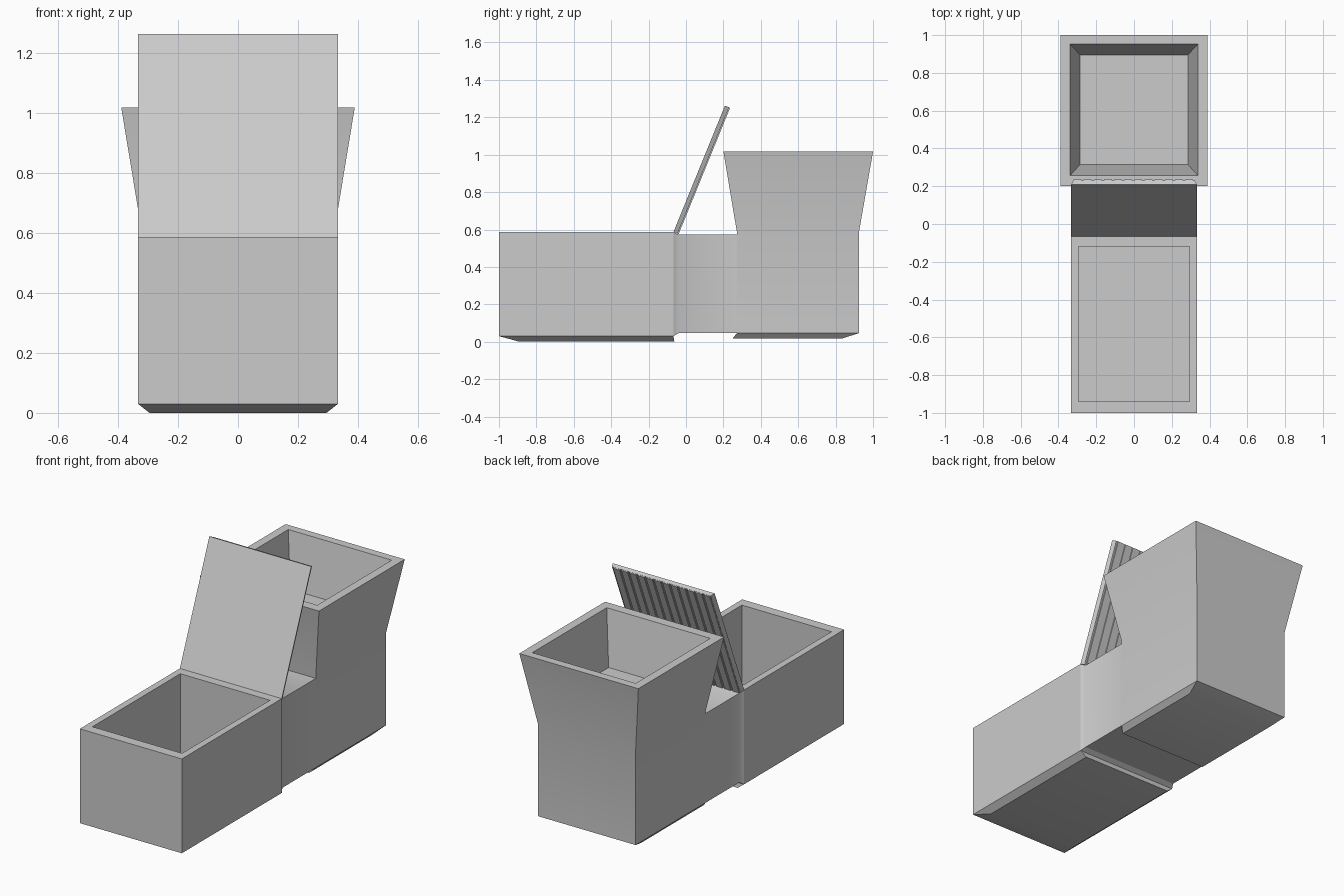
import bpy, bmesh
from mathutils import Vector

if "Cube" in bpy.data.objects:
    bpy.data.objects.remove(bpy.data.objects["Cube"])


def make_object(name, bm):
    bmesh.ops.recalc_face_normals(bm, faces=bm.faces)
    mesh = bpy.data.meshes.new(name)
    bm.to_mesh(mesh)
    bm.free()
    obj = bpy.data.objects.new(name, mesh)
    bpy.context.collection.objects.link(obj)
    bpy.ops.object.select_all(action='DESELECT')
    obj.select_set(True)
    bpy.context.view_layer.objects.active = obj
    bpy.ops.object.shade_smooth_by_angle(angle=0.52)
    return obj


def loft(bm, rings):
    """Skin a run of four-point rings and cap both ends."""
    loops = [[bm.verts.new(p) for p in ring] for ring in rings]
    for a, b in zip(loops, loops[1:]):
        for i in range(4):
            j = (i + 1) % 4
            bm.faces.new((a[i], a[j], b[j], b[i]))
    bm.faces.new(loops[0][::-1])
    bm.faces.new(loops[-1])


def level(hx, y0, y1, z):
    return [(-hx, y0, z), (hx, y0, z), (hx, y1, z), (-hx, y1, z)]


def section(hx, z0, z1, y):
    return [(-hx, y, z0), (hx, y, z0), (hx, y, z1), (-hx, y, z1)]


# Open front bin: outer shell up to the rim, then down to the inner floor
bm = bmesh.new()
loft(bm, [level(0.295, -0.89, -0.062, 0.0),
          level(0.333, -1.0, -0.067, 0.03),
          level(0.333, -1.0, -0.067, 0.587),
          level(0.293, -0.94, -0.12, 0.587),
          level(0.293, -0.94, -0.12, 0.12)])
make_object("front_bin", bm)

# Slightly narrower bridge between the two bins
bm = bmesh.new()
loft(bm, [section(0.333, 0.03, 0.585, -0.067),
          section(0.318, 0.046, 0.573, -0.04),
          section(0.318, 0.046, 0.573, 0.272)])
make_object("bridge", bm)

# Rear hopper with flared top and tapered cavity
bm = bmesh.new()
loft(bm, [level(0.29, 0.248, 0.83, 0.016),
          level(0.318, 0.272, 0.925, 0.046),
          level(0.318, 0.272, 0.925, 0.587),
          level(0.389, 0.2, 1.0, 1.017),
          level(0.338, 0.257, 0.952, 1.017),
          level(0.285, 0.315, 0.895, 0.70)])
make_object("rear_hopper", bm)

# Leaning lid: plate with its back face slightly inset
base = Vector((0, -0.067, 0.587))
up = Vector((0, 0.275, 0.675)).normalized()
back = Vector((0, up.z, -up.y))


def lid_ring(x0, x1, u0, u1, depth):
    return [base + Vector((x, 0, 0)) + up * u + back * depth
            for x, u in ((x0, u0), (x1, u0), (x1, u1), (x0, u1))]


bm = bmesh.new()
loft(bm, [lid_ring(-0.333, 0.333, 0.0, 0.729, 0.0),
          lid_ring(-0.322, 0.322, 0.0, 0.729, 0.024)])
make_object("lid_panel", bm)

# Upright slats on the back of the lid
bm = bmesh.new()
count, pitch = 12, 0.644 / 12
for i in range(count):
    x = -0.322 + i * pitch
    loft(bm, [lid_ring(x + 0.002, x + pitch - 0.010, 0.0, 0.728, 0.022),
              lid_ring(x + 0.002, x + pitch - 0.010, 0.0, 0.728, 0.030)])
make_object("lid_slats", bm)
